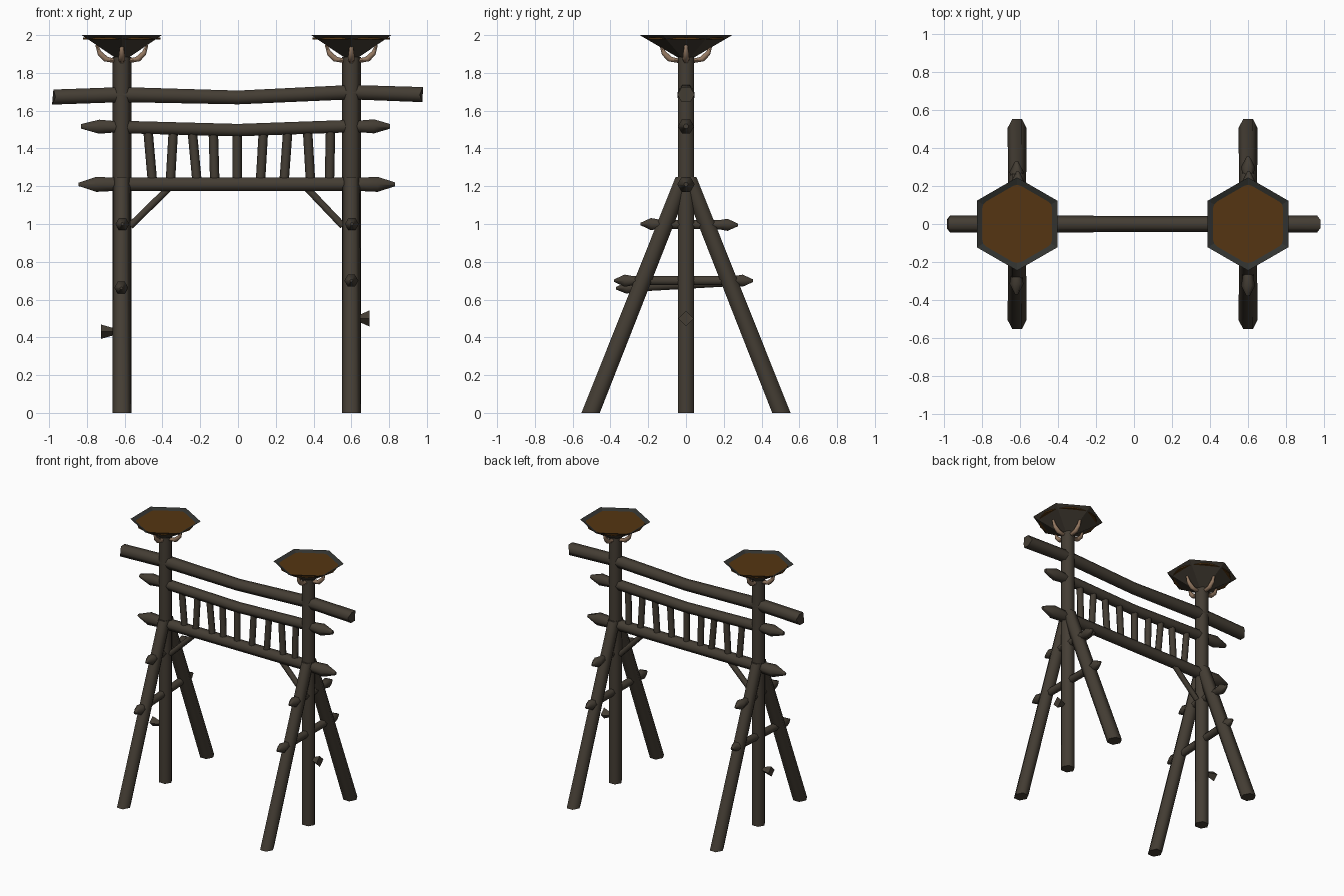
import bpy, bmesh, math
from mathutils import Vector

if "Cube" in bpy.data.objects:
    bpy.data.objects.remove(bpy.data.objects["Cube"])

def material(name, rgb):
    m = bpy.data.materials.new(name)
    m.diffuse_color = (*rgb, 1)
    m.use_nodes = True
    m.node_tree.nodes["Principled BSDF"].inputs["Base Color"].default_value = m.diffuse_color
    return m

WOOD = material("dark_wood", (0.058, 0.047, 0.034))
RIM = material("bowl_rim_grey", (0.032, 0.033, 0.029))
EMBER = material("ember_orange", (0.090, 0.036, 0.006))
HORN = material("tan_horn", (0.30, 0.19, 0.12))
X, Y, Z = Vector((1, 0, 0)), Vector((0, 1, 0)), Vector((0, 0, 1))

def tube(name, pts, u, v, mat=WOOD, sides=6, smooth=True):
    """Loft rings (x, y, z, radius) spanned by u and v; first corner lies along u."""
    bm = bmesh.new()
    rings = []
    for x, y, z, r in pts:
        c = Vector((x, y, z))
        rings.append([bm.verts.new(c + r * (u * math.cos(a) + v * math.sin(a)))
                      for a in (2 * math.pi * i / sides for i in range(sides))])
    for a, b in zip(rings, rings[1:]):
        for i in range(sides):
            j = (i + 1) % sides
            bm.faces.new((a[i], a[j], b[j], b[i]))
    bm.faces.new(rings[0])
    bm.faces.new(rings[-1])
    bmesh.ops.recalc_face_normals(bm, faces=bm.faces)
    me = bpy.data.meshes.new(name)
    bm.to_mesh(me)
    bm.free()
    me.materials.append(mat)
    ob = bpy.data.objects.new(name, me)
    bpy.context.collection.objects.link(ob)
    if smooth:
        bpy.ops.object.select_all(action='DESELECT')
        ob.select_set(True)
        bpy.context.view_layer.objects.active = ob
        bpy.ops.object.shade_smooth_by_angle(angle=math.radians(62))
    return ob

def rung(name, x, y0, z0, y1, z1, r=0.028, knob=0.037):
    """Cross pole along y with pointed, swollen ends."""
    def at(y, rad):
        return (x, y, z0 + (z1 - z0) * (y - y0) / (y1 - y0), rad)
    tube(name, [at(y0, 0.008), at(y0 + 0.055, knob), at(y0 + 0.10, r),
                at(y1 - 0.10, r), at(y1 - 0.055, knob), at(y1, 0.008)], X, Z)

for side, px in (("left", -0.615), ("right", 0.6)):
    s = math.copysign(1, px)
    # upright post and splayed legs
    tube(side + "_post", [(px, 0, 0, 0.05), (px, 0, 1.885, 0.05)], X, Y)
    for end, d in (("front", -1), ("back", 1)):
        tube(f"{side}_{end}_leg", [(px, d * 0.505, 0, 0.05), (px, d * 0.01, 1.25, 0.046)],
             X, Y * 1.12)
    # upper rung
    rung(side + "_upper_rung", px + 0.003, -0.24, 1.0, 0.275, 0.995)
    # diagonal brace under the rail
    tube(side + "_brace", [(px - s * 0.045, 0, 0.99, 0.021), (s * 0.355, 0, 1.20, 0.021)],
         Y, Vector((s * 0.68, 0, 0.73)))
    # fire bowl, rim and embers
    bowl = tube(side + "_bowl", [(px, 0, 1.88, 0.04), (px, 0, 2.0, 0.245), (px, 0, 1.982, 0.20)],
                Y, X, smooth=False)
    bowl.data.materials.append(RIM)
    for f in bowl.data.polygons:
        if f.normal.z > 0.3:
            f.material_index = 1
    tube(side + "_embers", [(px, 0, 1.978, 0.206), (px, 0, 1.987, 0.206)], Y, X, EMBER, 12)
    # horn claws holding the bowl
    for k in range(4):
        a = k * math.pi / 2
        o = Vector((math.cos(a), math.sin(a), 0))
        t = Vector((-o.y, o.x, 0))
        path = [(0.03, 1.862, 0.016), (0.085, 1.873, 0.018),
                (0.118, 1.905, 0.015), (0.135, 1.95, 0.008)]
        tube(f"{side}_claw_{k}", [(px + o.x * r, o.y * r, z, w) for r, z, w in path],
             t, (Z - o).normalized(), HORN)

# lower rungs
rung("left_lower_rung", -0.618, -0.37, 0.66, 0.33, 0.70)
rung("right_lower_rung", 0.6, -0.38, 0.70, 0.355, 0.70)

# side pegs flaring outwards
tube("left_peg", [(-0.655, 0, 0.43, 0.018), (-0.725, 0, 0.43, 0.038)], Y, Z, sides=4)
tube("right_peg", [(0.64, 0, 0.50, 0.018), (0.695, 0, 0.50, 0.042)], Y, Z, sides=4)

# top beam with slanted ends
beam = tube("top_beam", [(-0.963, 0, 1.672, 0.046), (-0.61, 0, 1.685, 0.046), (0, 0, 1.67, 0.042),
                         (0.6, 0, 1.698, 0.044), (0.96, 0, 1.685, 0.046)], Y, Z)
for v in beam.data.vertices:
    if abs(v.co.x) > 0.9:
        v.co.x += math.copysign((v.co.z - 1.68) * 0.45, v.co.x)

# middle and lower rails with pointed ends
tube("middle_rail", [(-0.83, 0, 1.517, 0.014), (-0.735, 0, 1.515, 0.043), (-0.665, 0, 1.515, 0.036),
                     (-0.56, 0, 1.512, 0.038), (0, 0, 1.497, 0.038), (0.56, 0, 1.517, 0.038),
                     (0.65, 0, 1.517, 0.036), (0.72, 0, 1.517, 0.043), (0.805, 0, 1.517, 0.014)], Y, Z)
tube("lower_rail", [(-0.845, 0, 1.21, 0.010), (-0.75, 0, 1.21, 0.046), (-0.665, 0, 1.21, 0.041),
                    (0.65, 0, 1.21, 0.041), (0.74, 0, 1.21, 0.046), (0.83, 0, 1.21, 0.012)], Y, Z)

# leaning balusters: centre x and lean
for i, (x, lean) in enumerate([(-0.465, -0.012), (-0.35, 0.008), (-0.23, -0.013), (-0.127, -0.004),
                               (-0.005, 0), (0.127, 0.008), (0.254, 0.010), (0.376, -0.008),
                               (0.487, 0.003)]):
    tube(f"baluster_{i + 1}", [(x - lean, 0, 1.225, 0.025), (x + lean, 0, 1.50, 0.025)], X, Y)
